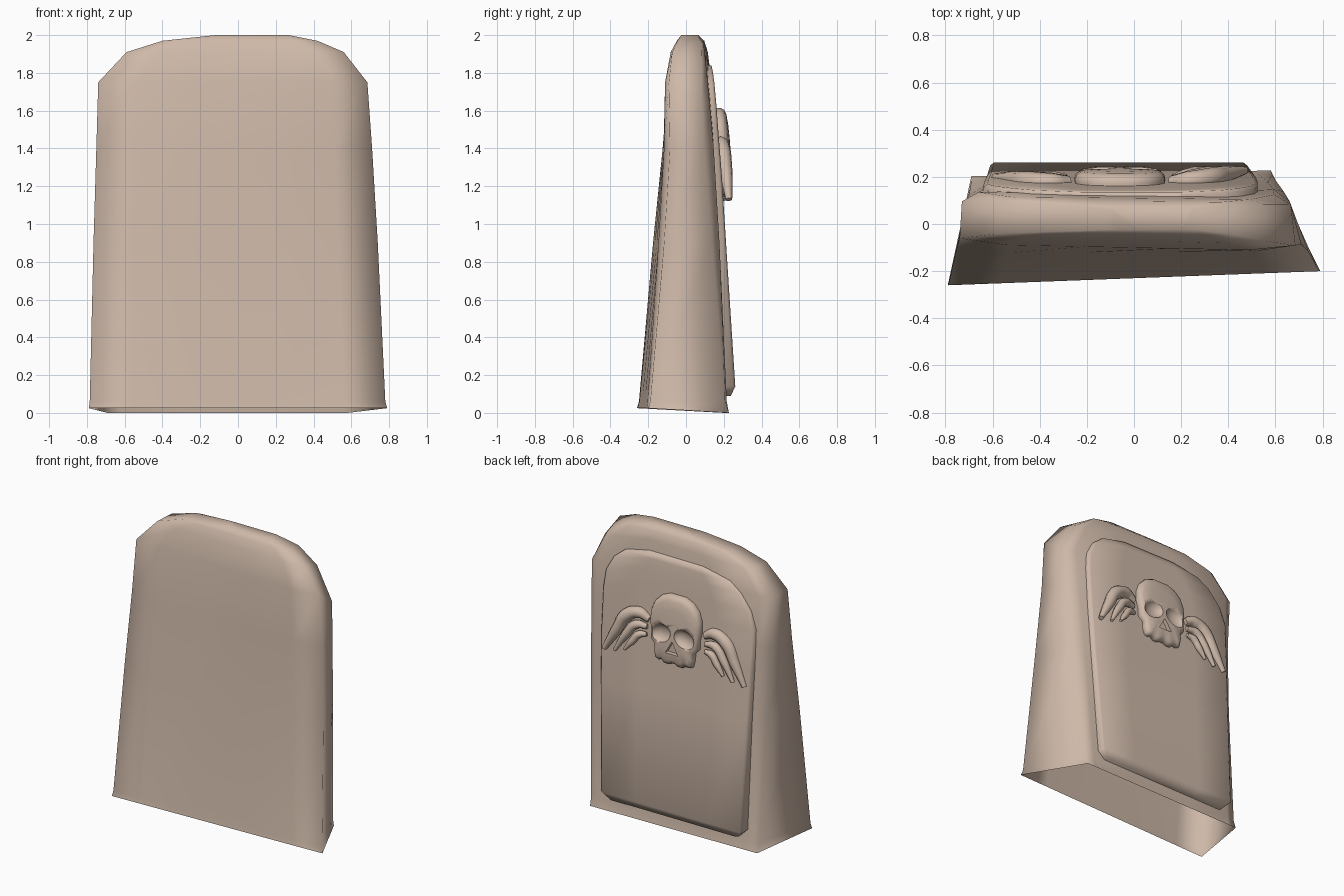
import bpy, bmesh, math
from mathutils import Vector

cube = bpy.data.objects.get("Cube")
if cube:
    bpy.data.objects.remove(cube)

stone = bpy.data.materials.new("tan_stone")
stone.use_nodes = True
TAN = (0.62, 0.485, 0.395, 1)
stone.diffuse_color = TAN
stone.node_tree.nodes["Principled BSDF"].inputs["Base Color"].default_value = TAN


def finish(obj, angle):
    obj.data.materials.clear()
    obj.data.materials.append(stone)
    bpy.ops.object.select_all(action='DESELECT')
    obj.select_set(True)
    bpy.context.view_layer.objects.active = obj
    bpy.ops.object.shade_smooth_by_angle(angle=math.radians(angle))
    return obj


def loft(name, rings, open_start=False, open_back=False):
    """Skin through rings of equal point count, with optional open sides."""
    bm = bmesh.new()
    loops = [[bm.verts.new(p) for p in ring] for ring in rings]
    removed = []
    for a, b in zip(loops, loops[1:]):
        for i in range(len(a)):
            j = (i + 1) % len(a)
            face = bm.faces.new((a[i], a[j], b[j], b[i]))
            if open_back and i == 0:
                removed.append(face)
    start = bm.faces.new(loops[0][::-1])
    if open_start:
        removed.append(start)
    bm.faces.new(loops[-1])
    bmesh.ops.recalc_face_normals(bm, faces=bm.faces)
    for face in removed:
        bm.faces.remove(face)
    mesh = bpy.data.meshes.new(name)
    bm.to_mesh(mesh)
    bm.free()
    obj = bpy.data.objects.new(name, mesh)
    bpy.context.collection.objects.link(obj)
    return obj


def slab_ring(z, front_x, back_x, front, back, soft, tilt, lift=0, drop=0):
    """Horizontal section: wide front, narrower softened back."""
    ring = []
    for u in (-1, -.72, -.25, .25, .72, 1):
        x = front_x[0] + (front_x[1] - front_x[0]) * (u + 1) / 2
        edge = soft * .6 if abs(u) == 1 else 0
        ring.append((x, front + edge + tilt * u, z + lift))
    for u in (1, .9, .4, -.4, -.9, -1):
        x = back_x[0] + (back_x[1] - back_x[0]) * (u + 1) / 2
        edge = soft if abs(u) == 1 else 0
        ring.append((x, back - edge + tilt * u * .4, z - (drop if u > .8 else 0)))
    return ring


# Tapering gravestone slab with an arched top, open underneath
slab_rows = [
    (0, (-.79, .79), (-.69, .58), -.23, .215, 0, .03, .025),
    (.06, (-.785, .78), (-.69, .585), -.225, .205, .01, .03),
    (.9, (-.765, .74), (-.70, .635), -.16, .17, .04, .02),
    (1.4, (-.75, .71), (-.715, .66), -.12, .145, .05, .005),
    (1.75, (-.74, .685), (-.73, .665), -.10, .13, .04, -.015, 0, .11),
    (1.91, (-.59, .56), (-.58, .55), -.07, .11, .02, -.015, 0, .05),
    (1.97, (-.40, .42), (-.39, .41), -.045, .095, .01, -.005, 0, .01),
    (2.0, (-.12, .27), (-.10, .25), -.025, .065, 0, 0)]
finish(loft("gravestone_slab", [slab_ring(*r) for r in slab_rows], open_start=True), 180)

# Raised panel on the back: height, left, right, face depth
panel_rows = [
    (.09, -.56, .43, .237), (.14, -.61, .48, .261),
    (.9, -.625, .515, .212), (1.25, -.635, .525, .19), (1.52, -.64, .525, .169),
    (1.64, -.60, .51, .160), (1.74, -.52, .455, .151),
    (1.80, -.43, .38, .143), (1.84, -.22, .20, .135)]


def panel_y(z):
    for a, b in zip(panel_rows, panel_rows[1:]):
        if z <= b[0]:
            return a[3] + (b[3] - a[3]) * (z - a[0]) / (b[0] - a[0])
    return panel_rows[-1][3]


def panel_ring(z, left, right, y):
    mid, half = (left + right) / 2, (right - left) / 2
    ring = [(mid - half, y - .07, z), (mid + half, y - .07, z)]
    for u in (1, .97, .5, 0, -.5, -.97, -1):
        ring.append((mid + half * u, y - (.012 if abs(u) == 1 else 0), z))
    return ring


finish(loft("back_panel", [panel_ring(*r) for r in panel_rows], open_back=True), 80)

# Skull relief: half outline mirrored about its centre line
CX, CZ = -.06, 1.39
half = [(.06, 1.615), (.12, 1.59), (.165, 1.545), (.19, 1.48), (.193, 1.41),
        (.18, 1.345), (.182, 1.29), (.15, 1.26), (.15, 1.21), (.14, 1.165),
        (.115, 1.155), (.095, 1.165), (.07, 1.143), (.035, 1.143), (.015, 1.155)]
outline = half + [(-x, z) for x, z in reversed(half)]


def relief_ring(scale, height):
    ring = []
    for x, z in outline:
        z = CZ + (z - CZ) * scale
        ring.append((CX + x * scale, panel_y(z) + height, z))
    return ring


skull = loft("skull", [relief_ring(s, h) for s, h in
                       ((.97, -.03), (1, .01), (.99, .025), (.95, .039),
                        (.85, .049), (.6, .055), (.25, .057))])

# Eye sockets and nose hollow, carved with hidden cutters
cutters = []
for side, label in ((-1, "right"), (1, "left")):
    bpy.ops.mesh.primitive_uv_sphere_add(
        segments=20, ring_count=12, radius=1,
        location=(CX + side * .09, panel_y(1.355) + .065, 1.355),
        rotation=(0, side * .35, 0))
    bpy.context.object.scale = (.08, .045, .062)
    bpy.context.object.name = label + "_socket_cutter"
    cutters.append(bpy.context.object)
bpy.ops.mesh.primitive_cone_add(vertices=3, radius1=.06, radius2=.055, depth=.06,
                                location=(CX, panel_y(1.265) + .058, 1.26),
                                rotation=(math.pi / 2, 0, 0))
bpy.context.object.name = "nose_cutter"
cutters.append(bpy.context.object)
for cutter in cutters:
    cutter.hide_render = True
    mod = skull.modifiers.new(cutter.name, 'BOOLEAN')
    mod.object = cutter
    mod.solver = 'EXACT'

# Bake the carving and drop the cutters
bpy.context.view_layer.update()
depsgraph = bpy.context.evaluated_depsgraph_get()
carved = bpy.data.meshes.new_from_object(skull.evaluated_get(depsgraph))
skull.modifiers.clear()
skull.data = carved
for cutter in cutters:
    bpy.data.objects.remove(cutter)
finish(skull, 70)

# Wings: three tapering feathers on each side
feathers = {
    "upper": (.050, [(.215, 1.395), (.29, 1.425), (.38, 1.385), (.45, 1.27), (.53, 1.13)]),
    "middle": (.035, [(.225, 1.345), (.30, 1.345), (.37, 1.265), (.445, 1.14)]),
    "lower": (.029, [(.225, 1.295), (.275, 1.285), (.32, 1.23), (.37, 1.165)])}
for side, label in ((-1, "right"), (1, "left")):
    for part, (width, path) in feathers.items():
        curve = bpy.data.curves.new(f"{label}_wing_{part}_feather", 'CURVE')
        curve.dimensions = '3D'
        curve.bevel_depth = width
        curve.bevel_resolution = 2
        curve.resolution_u = 6
        curve.use_fill_caps = True
        spline = curve.splines.new('BEZIER')
        spline.bezier_points.add(len(path) - 1)
        for i, (point, (x, z)) in enumerate(zip(spline.bezier_points, path)):
            t = i / (len(path) - 1)
            lift = .03 * t if side > 0 else 0
            point.co = Vector((CX + side * x, panel_y(z) + .025 - width * .5 + lift, z))
            point.handle_left_type = point.handle_right_type = 'AUTO'
            point.radius = .5 + 1.8 * t * (1 - t) - .15 * t
        wing = bpy.data.objects.new(curve.name, curve)
        bpy.context.collection.objects.link(wing)
        bpy.ops.object.select_all(action='DESELECT')
        wing.select_set(True)
        bpy.context.view_layer.objects.active = wing
        bpy.ops.object.convert(target='MESH')
        finish(bpy.context.object, 60)
